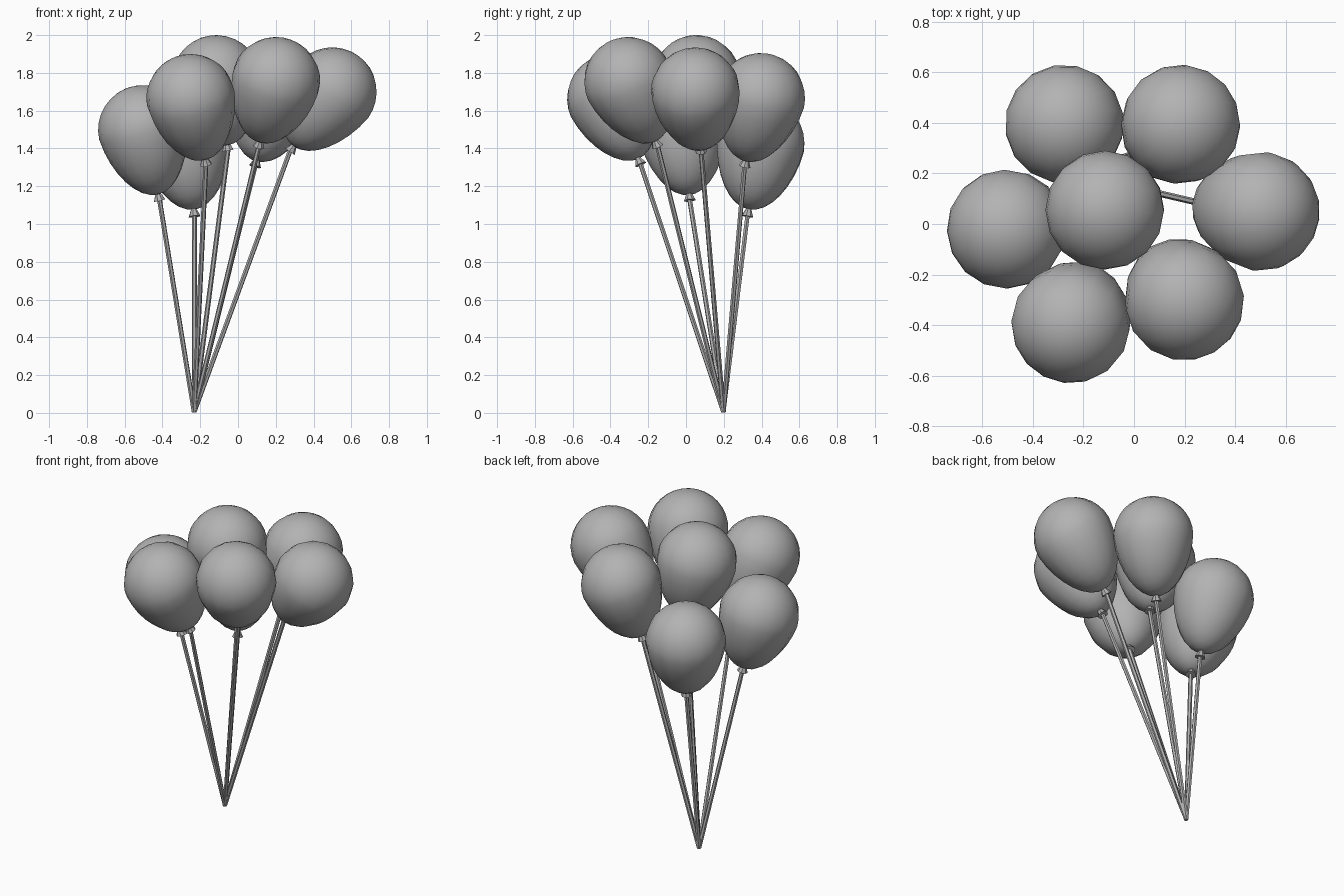
import bpy, math
from mathutils import Vector

if "Cube" in bpy.data.objects:
    bpy.data.objects.remove(bpy.data.objects["Cube"])

grey = bpy.data.materials.new("balloon grey")
grey.diffuse_color = (0.45, 0.45, 0.45, 1)
grey.use_nodes = True
grey.node_tree.nodes["Principled BSDF"].inputs["Base Color"].default_value = grey.diffuse_color

GATHER = Vector((-0.232, 0.198, 0.005))   # where all strings meet
R, UPPER, LOWER = 0.236, 0.235, 0.355     # balloon radius, lengths above and below the widest ring


def lathe(name, profile, sides, origin, axis, smooth):
    """Revolve (radius, height) points about an axis; ends are capped or closed to a point."""
    verts, rings = [], []
    for r, z in profile:
        count = sides if r > 1e-4 else 1
        rings.append(range(len(verts), len(verts) + count))
        for i in range(count):
            a = 2 * math.pi * i / sides
            verts.append((r * math.cos(a), r * math.sin(a), z))
    faces = []
    for lo, hi in zip(rings, rings[1:]):
        for i in range(sides):
            j = (i + 1) % sides
            if len(lo) == 1:
                faces.append((lo[0], hi[j], hi[i]))
            elif len(hi) == 1:
                faces.append((lo[i], lo[j], hi[0]))
            else:
                faces.append((lo[i], lo[j], hi[j], hi[i]))
    if len(rings[0]) > 1:
        faces.append(tuple(reversed(rings[0])))
    if len(rings[-1]) > 1:
        faces.append(tuple(rings[-1]))
    mesh = bpy.data.meshes.new(name)
    mesh.from_pydata(verts, [], faces)
    mesh.materials.append(grey)
    mesh.polygons.foreach_set("use_smooth", [smooth] * len(mesh.polygons))
    obj = bpy.data.objects.new(name, mesh)
    obj.location = origin
    obj.rotation_euler = axis.to_track_quat('Z', 'Y').to_euler()
    bpy.context.collection.objects.link(obj)
    return obj


# Egg outline, narrowing towards the knot
egg = []
STEPS = 16
for k in range(STEPS + 1):
    t = math.pi * (k / STEPS - 0.5)
    s, c = math.sin(t), math.cos(t)
    egg.append((R * c, UPPER * s) if s > 0 else (R * c * (1 + 0.12 * s), LOWER * s))

# Centre of the widest ring, and centre of the knot's base
balloons = [
    ((-0.505, -0.02, 1.50), (-0.415, 0.02, 1.125)),
    ((-0.250, -0.395, 1.665), (-0.17, -0.24, 1.315)),
    ((-0.115, 0.055, 1.765), (-0.053, 0.08, 1.39)),
    ((0.200, -0.305, 1.755), (0.11, -0.15, 1.41)),
    ((0.500, 0.05, 1.70), (0.275, 0.08, 1.385)),
    ((-0.275, 0.395, 1.425), (-0.23, 0.325, 1.04)),
    ((0.185, 0.395, 1.67), (0.09, 0.31, 1.305)),
]

for n, (centre, knot) in enumerate(balloons, 1):
    centre, knot = Vector(centre), Vector(knot)
    axis = (centre - knot).normalized()
    lathe(f"balloon_{n}", egg, 16, centre, axis, True)
    # Flared knot under the balloon
    lathe(f"knot_{n}", [(0.032, 0), (0.010, 0.05)], 8, knot, axis, False)
    # Straight string from the gathering point to the knot
    line = knot - GATHER
    lathe(f"string_{n}", [(0.013, 0), (0.013, line.length + 0.01)], 6, GATHER, line, False)
